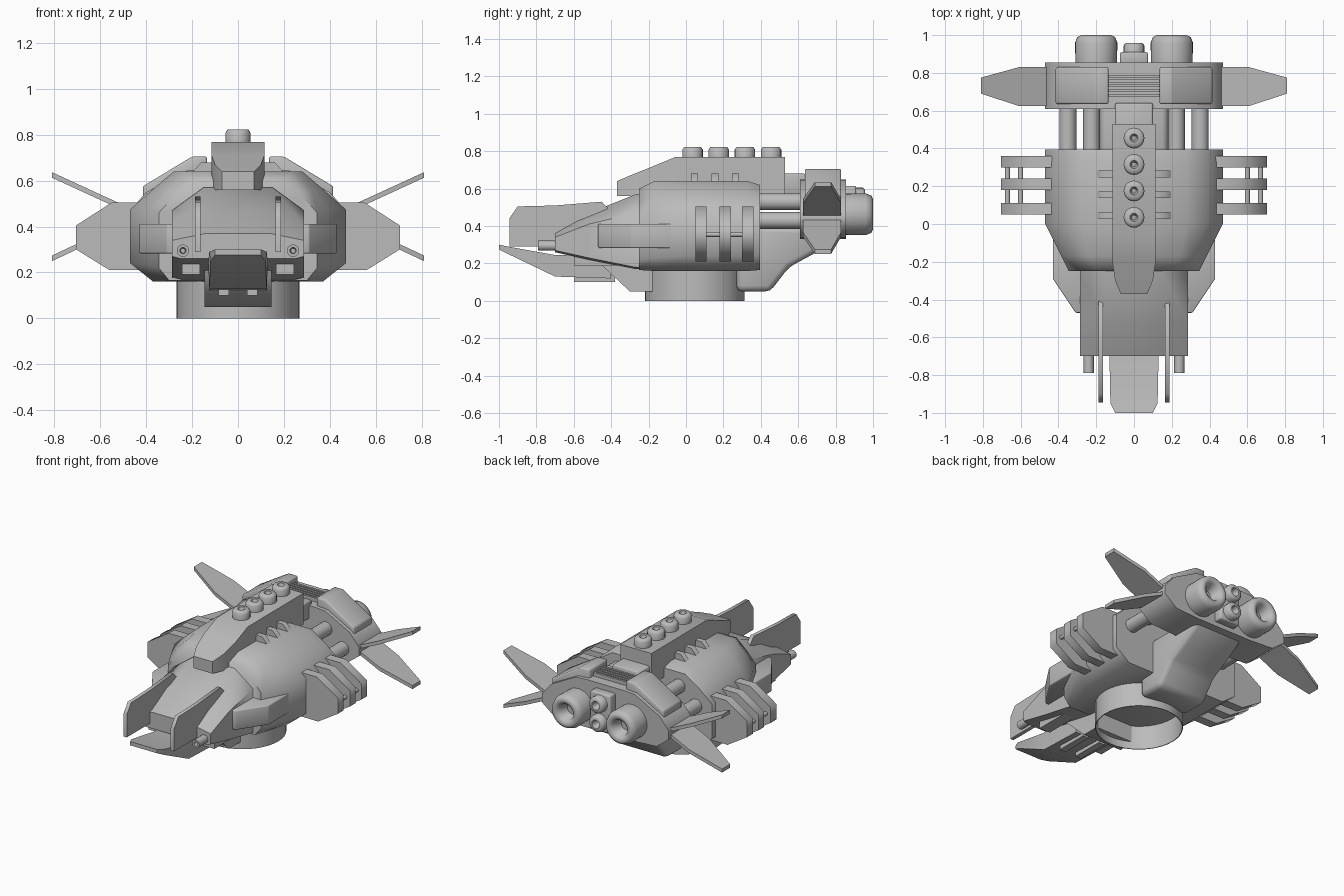
import bpy, bmesh, math

cube = bpy.data.objects.get("Cube")
if cube:
    bpy.data.objects.remove(cube, do_unlink=True)

grey = bpy.data.materials.new("hull grey")
grey.use_nodes = True
COLOUR = (0.5, 0.5, 0.5, 1)
grey.diffuse_color = COLOUR
grey.node_tree.nodes["Principled BSDF"].inputs["Base Color"].default_value = COLOUR


def finish(name, bm, bevel=0):
    """Round the edges, fix the normals and make an object."""
    bmesh.ops.recalc_face_normals(bm, faces=bm.faces)
    if bevel:
        sharp = [e for e in bm.edges if e.is_manifold and e.calc_face_angle() > 0.4]
        bmesh.ops.bevel(bm, geom=sharp, offset=bevel, segments=2, profile=0.5,
                        affect='EDGES', clamp_overlap=True)
    mesh = bpy.data.meshes.new(name)
    bm.to_mesh(mesh)
    bm.free()
    mesh.materials.append(grey)
    ob = bpy.data.objects.new(name, mesh)
    bpy.context.collection.objects.link(ob)
    bpy.ops.object.select_all(action='DESELECT')
    ob.select_set(True)
    bpy.context.view_layer.objects.active = ob
    bpy.ops.object.shade_smooth_by_angle(angle=math.radians(60))


def skin(name, rings, bevel=0, cap=True):
    """Join rings of points into a skin, closed at the ends if capped."""
    bm = bmesh.new()
    loops = [[bm.verts.new(p) for p in ring] for ring in rings]
    n = len(loops[0])
    for a, b in zip(loops, loops[1:]):
        for i in range(n):
            j = (i + 1) % n
            bm.faces.new((a[i], a[j], b[j], b[i]))
    if cap:
        bm.faces.new(loops[0])
        bm.faces.new(loops[-1])
    finish(name, bm, bevel)


def loft(name, sections):
    """Sections are (y, right half outline); each is mirrored across x."""
    rings = []
    for y, half in sections:
        full = half + [(-x, z) for x, z in reversed(half)]
        rings.append([(x, y, z) for x, z in full])
    skin(name, rings)


def prism(name, points, axis, a, b, bevel=0):
    """Extrude a flat outline along x, y or z."""
    place = {'x': lambda u, v, t: (t, u, v), 'y': lambda u, v, t: (u, t, v),
             'z': lambda u, v, t: (u, v, t)}[axis]
    skin(name, [[place(u, v, t) for u, v in points] for t in (a, b)], bevel)


def box(name, x, y, z, bevel=0):
    rect = [(x[0], z[0]), (x[1], z[0]), (x[1], z[1]), (x[0], z[1])]
    prism(name, rect, 'y', y[0], y[1], bevel)


def turned(name, profile, centre, axis='y', sides=24, cap=True):
    """Turn a profile of (radius, distance) round an axis."""
    rings = []
    for r, d in profile:
        ring = []
        for k in range(sides):
            t = math.tau * k / sides
            u, v = r * math.cos(t), r * math.sin(t)
            o = (u, d, v) if axis == 'y' else (u, v, d)
            ring.append(tuple(c + q for c, q in zip(centre, o)))
        rings.append(ring)
    skin(name, rings, cap=cap)


# Main hull
wide = [(0.28, 0.64), (0.38, 0.555), (0.47, 0.474), (0.47, 0.24), (0.37, 0.16)]
rear = [(0.27, 0.62), (0.375, 0.55), (0.47, 0.47), (0.47, 0.24), (0.37, 0.165)]
mid = [(0.24, 0.64), (0.32, 0.56), (0.385, 0.474), (0.385, 0.23), (0.32, 0.16)]
front = [(0.2, 0.6), (0.28, 0.53), (0.345, 0.46), (0.345, 0.22), (0.3, 0.165)]
loft("main_hull", [(0.395, rear), (0.33, wide), (0, wide), (-0.17, mid), (-0.25, front)])

# Front hull
loft("front_hull", [
    (-0.1, [(0.15, 0.575), (0.287, 0.474), (0.287, 0.17), (0.25, 0.17)]),
    (-0.27, [(0.15, 0.57), (0.287, 0.47), (0.287, 0.18), (0.25, 0.17)]),
    (-0.52, [(0.14, 0.47), (0.287, 0.41), (0.287, 0.23), (0.25, 0.22)]),
    (-0.7, [(0.14, 0.37), (0.287, 0.34), (0.287, 0.27), (0.25, 0.26)])])

# Lower jaw
loft("lower_jaw", [
    (-1, [(0.1, 0.3), (0.1, 0.275)]),
    (-0.95, [(0.125, 0.29), (0.12, 0.25)]),
    (-0.7, [(0.13, 0.245), (0.125, 0.13)]),
    (-0.4, [(0.13, 0.24), (0.125, 0.12)])])

# Front and rear keels
prism("front_keel", [(-0.46, 0.2), (-0.3, 0.05), (-0.18, 0.05), (-0.18, 0.3), (-0.46, 0.3)],
      'x', -0.145, 0.145)
prism("rear_keel", [(0.27, 0.05), (0.45, 0.05), (0.55, 0.18), (0.68, 0.25), (0.82, 0.34),
                    (0.82, 0.4), (0.27, 0.4)], 'x', -0.18, 0.18, 0.04)

# Open stand ring under the hull
turned("stand_ring", [(0.267, 0.2), (0.267, 0), (0.262, 0), (0.262, 0.2)],
       (0, 0.047, 0), 'z', 40, False)

# Dorsal spine with its caps
spine = []
for y, w, top in ((-0.37, 0.07, 0.64), (-0.3, 0.1, 0.67), (-0.2, 0.115, 0.71),
                  (-0.06, 0.115, 0.768), (0.53, 0.115, 0.768)):
    spine.append((y, [(w, top), (w, 0.56)]))
loft("dorsal_spine", spine)
box("spine_tail", (-0.1, 0.1), (0.35, 0.64), (0.56, 0.68), 0.01)
for k in range(4):
    turned("spine_cap", [(0.055, 0), (0.055, 0.045), (0.045, 0.06), (0.022, 0.06), (0.012, 0.03)],
           (0, 0.035 + 0.14 * k, 0.763), 'z', 20)

# Rear block, grille and small engines
block = [(0.15, 0.65), (0.22, 0.645), (0.4, 0.55), (0.47, 0.47),
         (0.47, 0.41), (0.38, 0.34), (0.2, 0.33)]
loft("rear_block", [(y, block) for y in (0.61, 0.855)])
for k in range(5):
    y = 0.675 + 0.025 * k
    box("grille_bar", (-0.15, 0.15), (y, y + 0.014), (0.64, 0.675))
box("middle_engine_mount", (-0.075, 0.075), (0.84, 0.91), (0.36, 0.615), 0.01)
for z in (0.55, 0.425):
    turned("small_engine", [(0.055, 0.88), (0.055, 0.945), (0.045, 0.957), (0.028, 0.957),
                            (0.015, 0.91)], (0, 0, z), 'y', 20)


def side_parts(s):
    """Parts that stand on both sides; s is the sign of x."""
    side = "left" if s > 0 else "right"

    def pair(a, b):
        return tuple(sorted((s * a, s * b)))

    def outline(points):
        return [(s * x, v) for x, v in points]

    # Front prong plate
    prism(side + "_prong", [(-0.945, 0.29), (-0.945, 0.44), (-0.9, 0.505), (-0.7, 0.51),
                            (-0.45, 0.53), (-0.35, 0.42), (-0.6, 0.29)],
          'x', *pair(0.163, 0.188))

    # Cheek pod
    prism(side + "_cheek_pod", outline([(0.24, -0.47), (0.31, -0.47), (0.43, -0.29),
                                        (0.43, 0), (0.24, 0)]), 'z', 0.283, 0.412, 0.006)

    # Nose gun and jaw braces
    turned(side + "_nose_gun", [(0.027, -0.6), (0.027, -0.79), (0.014, -0.79), (0.01, -0.76)],
           (s * 0.24, 0, 0.295), 'y', 16)
    box(side + "_under_brace", pair(0.165, 0.245), (-0.6, -0.3), (0.19, 0.27))
    box(side + "_jaw_foot", pair(0.04, 0.085), (-0.6, -0.38), (0.1, 0.14))

    # Hull ribs beside the spine
    for y in (0.045, 0.155, 0.265):
        prism(side + "_rib", outline([(0.1, 0.6), (0.1, 0.68), (0.16, 0.68), (0.2, 0.635)]),
              'y', y - 0.018, y + 0.018)

    # Radiator fins and their rods
    fin = outline([(0.42, 0.21), (0.56, 0.21), (0.705, 0.3), (0.705, 0.405),
                   (0.55, 0.505), (0.42, 0.505)])
    for y in (0.08, 0.21, 0.33):
        prism(side + "_fin", fin, 'y', y - 0.03, y + 0.03)
    for x in (0.6, 0.67):
        turned(side + "_fin_rod", [(0.013, 0.07), (0.013, 0.34)], (s * x, 0, 0.355), 'y', 12)

    # Rods to the rear block
    for x, z in ((0.35, 0.43), (0.225, 0.53)):
        turned(side + "_link_rod", [(0.045, 0.35), (0.045, 0.65)], (s * x, 0, z), 'y', 20)

    # Shoulder pod on the rear block
    prism(side + "_shoulder_pod", outline([(0.135, 0.59), (0.135, 0.705), (0.2, 0.705),
                                           (0.415, 0.575), (0.415, 0.5)]), 'y', 0.635, 0.83, 0.01)

    # Swept tail wings
    plan = [(0.35, 0.625), (0.61, 0.625), (0.81, 0.69), (0.81, 0.775), (0.61, 0.83), (0.35, 0.83)]
    for word, slope in (("upper", 0.46), ("lower", -0.47)):
        rings = [[(s * x, y, 0.445 + slope * (x - 0.42) + t) for x, y in plan]
                 for t in (-0.012, 0.012)]
        skin(side + "_" + word + "_wing", rings)

    # Main engine
    turned(side + "_engine", [(0.11, 0.84), (0.112, 0.96), (0.1, 0.99), (0.08, 1),
                              (0.055, 0.985), (0.035, 0.92)], (s * 0.2, 0, 0.463), 'y', 32)


for sign in (1, -1):
    side_parts(sign)
